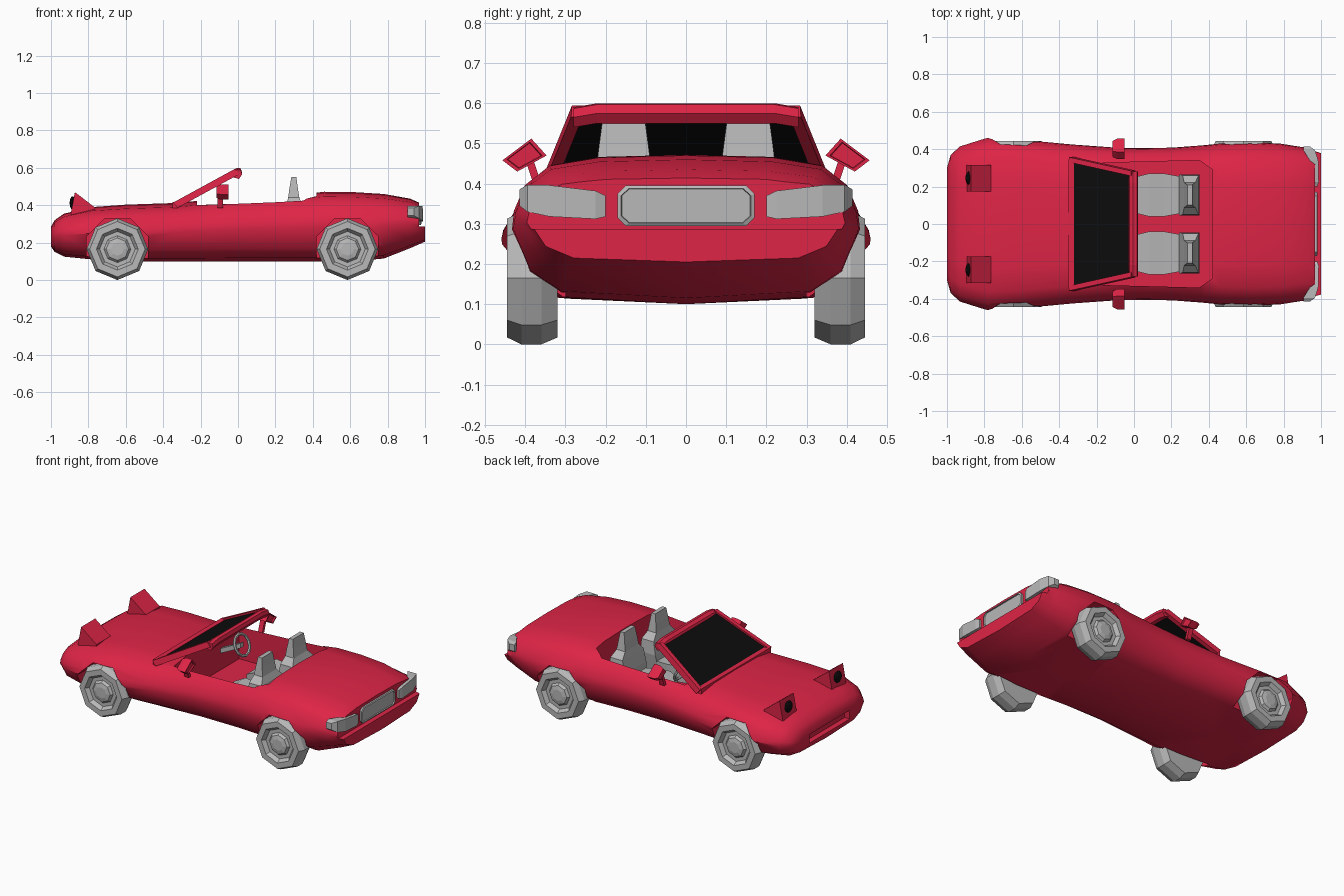
import bpy
import bmesh
import math
from mathutils import Vector

default = bpy.data.objects.get("Cube")
if default:
    bpy.data.objects.remove(default, do_unlink=True)


def material(name, color):
    m = bpy.data.materials.new(name)
    m.use_nodes = True
    m.diffuse_color = (*color, 1)
    m.node_tree.nodes["Principled BSDF"].inputs["Base Color"].default_value = (*color, 1)
    return m


RED = material("red_paint", (0.73, 0.018, 0.061))
GREY = material("light_grey", (0.48, 0.48, 0.48))
BLACK = material("black_glass", (0.004, 0.004, 0.004))


def loft(name, rings, mat):
    """Skin a list of equal rings of points and cap both ends."""
    bm = bmesh.new()
    loops = [[bm.verts.new(p) for p in ring] for ring in rings]
    n = len(loops[0])
    for a, b in zip(loops, loops[1:]):
        for i in range(n):
            j = (i + 1) % n
            bm.faces.new((a[i], a[j], b[j], b[i]))
    bm.faces.new(loops[0])
    bm.faces.new(loops[-1])
    bmesh.ops.recalc_face_normals(bm, faces=bm.faces)
    mesh = bpy.data.meshes.new(name)
    bm.to_mesh(mesh)
    bm.free()
    mesh.materials.append(mat)
    ob = bpy.data.objects.new(name, mesh)
    bpy.context.collection.objects.link(ob)
    return ob


def rect_x(x, y0, y1, z0, z1):
    return [(x, y0, z0), (x, y1, z0), (x, y1, z1), (x, y0, z1)]


def rect_y(y, x0, x1, z0, z1):
    return [(x0, y, z0), (x1, y, z0), (x1, y, z1), (x0, y, z1)]


def box(name, x0, x1, y0, y1, z0, z1, mat):
    return loft(name, [rect_x(x, y0, y1, z0, z1) for x in (x0, x1)], mat)


def prism_y(name, outline, y0, y1, mat):
    return loft(name, [[(x, y, z) for x, z in outline] for y in (y0, y1)], mat)


def octagon(cx, y, cz, r, turn=0.0):
    angles = [math.radians(45 * i) + turn for i in range(8)]
    return [(cx + r * math.cos(a), y, cz + r * math.sin(a)) for a in angles]


def activate(ob):
    bpy.ops.object.select_all(action='DESELECT')
    ob.select_set(True)
    bpy.context.view_layer.objects.active = ob


def cut(target, cutter):
    mod = target.modifiers.new("cut", 'BOOLEAN')
    mod.operation = 'DIFFERENCE'
    mod.solver = 'EXACT'
    mod.object = cutter
    activate(target)
    bpy.ops.object.modifier_apply(modifier=mod.name)
    bpy.data.objects.remove(cutter, do_unlink=True)


# Body: one cross-section shape scaled along the length
half = [(0, 0), (.72, .05), (.9, .2), (1, .5), (.985, .62), (.92, .8), (.78, .93), (.5, .985), (0, 1)]
shape = half + [(-y, z) for y, z in half[-2:0:-1]]
stations = [  # x, half width, bottom, top
    (-1, .30, .18, .285), (-.98, .37, .15, .32), (-.93, .415, .125, .355),
    (-.78, .462, .11, .39), (-.6, .45, .1, .403), (-.33, .425, .1, .412),
    (-.05, .405, .1, .44), (.2, .408, .1, .455), (.36, .42, .1, .46),
    (.46, .43, .1, .472), (.62, .436, .1, .47), (.78, .43, .115, .46),
    (.92, .408, .17, .435), (1, .388, .205, .40)]
body = loft("body", [[(x, w * fy, zb + (zt - zb) * fz) for fy, fz in shape]
                     for x, w, zb, zt in stations], RED)

# Cockpit opening, grille mouth, tail recess and wheel arches
side = [(-.22, .325), (.35, .34), (.42, .29)]
plan = side + [(x, -y) for x, y in reversed(side)]
cut(body, loft("cockpit_cutter", [[(x, y, z) for x, y in plan] for z in (.2, .7)], RED))
cut(body, box("mouth_cutter", -1.1, -.965, -.2, .2, .195, .25, RED))
cut(body, box("tail_cutter", .968, 1.1, -.5, .5, .287, .6, RED))
AXLES = {"front": -.645, "rear": .585}
for x in AXLES.values():
    for s in (-1, 1):
        rings = [octagon(x, s * y, .165, .178, math.pi / 8) for y in (.3, .6)]
        cut(body, loft("arch_cutter", rings, RED))
activate(body)
bpy.ops.object.shade_smooth_by_angle(angle=math.radians(40))

# Wheels: octagonal tyre, recessed rim and raised hub
wheel_profile = [(.32, .148), (.36, .165), (.41, .165), (.445, .148), (.445, .112),
                 (.422, .095), (.422, .072), (.436, .06), (.442, .035)]
for axle, x in AXLES.items():
    for s, label in ((-1, "a"), (1, "b")):
        loft(f"{axle}_wheel_{label}", [octagon(x, s * y, .165, r) for y, r in wheel_profile], GREY)

# Windscreen frame and glass
BASE, TOP = Vector((-.335, .345, .402)), Vector((-.005, .272, .582))
for s in (-1, 1):
    rings = []
    for p in (BASE, TOP):
        section = [(-.012, -.015, .012), (-.012, .012, .012), (.012, .014, -.016), (.012, -.015, -.016)]
        rings.append([(p.x + dx, s * (p.y + dy), p.z + dz) for dx, dy, dz in section])
    loft(f"windscreen_pillar_{'right' if s < 0 else 'left'}", rings, RED)
rail = [(-.035, .562), (-.025, .588), (-.005, .6), (.015, .597), (.022, .575), (.005, .55)]
loft("windscreen_top_rail", [[(x, y, z - drop) for x, z in rail]
     for y, drop in ((-.28, .01), (-.22, 0), (.22, 0), (.28, .01))], RED)
box("windscreen_base", -.35, -.32, -.345, .345, .385, .418, RED)
loft("windscreen_glass", [[(BASE.x, -BASE.y, BASE.z + d), (BASE.x, BASE.y, BASE.z + d),
                           (TOP.x, TOP.y, TOP.z + d), (TOP.x, -TOP.y, TOP.z + d)]
                          for d in (-.002, .006)], BLACK)

# Seats: cushion plus a shouldered backrest with narrow headrest
for s, label in ((-1, "a"), (1, "b")):
    c = .155 * s
    cushion = [(.02, .1, .27), (.08, .115, .3), (.16, .115, .29), (.27, .095, .28)]
    loft(f"seat_cushion_{label}", [rect_x(x, c - w, c + w, .2, z) for x, w, z in cushion], GREY)
    back = [(.2, .09, .23, .35), (.32, .11, .245, .35), (.4, .105, .26, .345),
            (.44, .068, .268, .328), (.49, .062, .275, .32), (.55, .054, .285, .312)]
    loft(f"seat_back_{label}", [[(x0, c - w, z), (x1, c - w, z), (x1, c + w, z), (x0, c + w, z)]
                                for z, w, x0, x1 in back], GREY)

# Steering wheel and column
bpy.ops.mesh.primitive_torus_add(location=(-.08, .155, .39), rotation=(0, math.radians(65), 0),
                                 major_radius=.065, minor_radius=.009,
                                 major_segments=12, minor_segments=6)
wheel = bpy.context.object
wheel.name = "steering_wheel"
wheel.data.materials.append(GREY)
loft("steering_column", [rect_x(-.23, .14, .17, .3, .33), rect_x(-.08, .14, .17, .375, .405)], GREY)

for s, label in ((-1, "right"), (1, "left")):
    # Pop-up headlight pod with a dark lens
    prism_y(f"headlight_pod_{label}", [(-.895, .35), (-.872, .47), (-.765, .388), (-.765, .35)],
            s * .175, s * .315, RED)
    bpy.ops.mesh.primitive_uv_sphere_add(segments=10, ring_count=6, radius=.036,
                                         location=(-.885, s * .245, .412))
    lens = bpy.context.object
    lens.name = f"headlight_lens_{label}"
    lens.scale.x = .45
    lens.data.materials.append(BLACK)

    # Wrap-around tail light
    lamp = [(.2, .96, .98, .318, .37), (.225, .95, .988, .312, .382), (.34, .94, .985, .318, .396),
            (.395, .905, .968, .33, .397), (.415, .905, .94, .345, .385)]
    loft(f"tail_light_{label}", [rect_y(s * y, *r) for y, *r in lamp], GREY)

    # Door mirror: tilted housing, inset face and stalk
    corners = [(.347, .47), (.385, .512), (.457, .458), (.42, .43)]
    mid = Vector((.402, .468))
    rings = []
    for x, k in ((-.115, .75), (-.09, 1), (-.05, 1), (-.05, .8), (-.058, .75)):
        pts = [mid + (Vector(p) - mid) * k for p in corners]
        rings.append([(x, s * p.x, p.y) for p in pts])
    loft(f"mirror_housing_{label}", rings, RED)
    loft(f"mirror_stalk_{label}",
         [[(-.11 + dx, s * (y + dy), z) for dx, dy in ((0, 0), (.03, 0), (.03, .02), (0, .02))]
          for y, z in ((.355, .385), (.38, .46))], RED)

# Rear number panel with clipped corners and an inset face
panel = [(.17, .315), (.15, .295), (-.15, .295), (-.17, .315),
         (-.17, .375), (-.15, .395), (.15, .395), (.17, .375)]
loft("rear_panel", [[(x, y * k, .345 + (z - .345) * m) for y, z in panel]
     for x, k, m in ((.96, 1, 1), (.978, 1, 1), (.982, .95, .85), (.975, .94, .83))], GREY)
